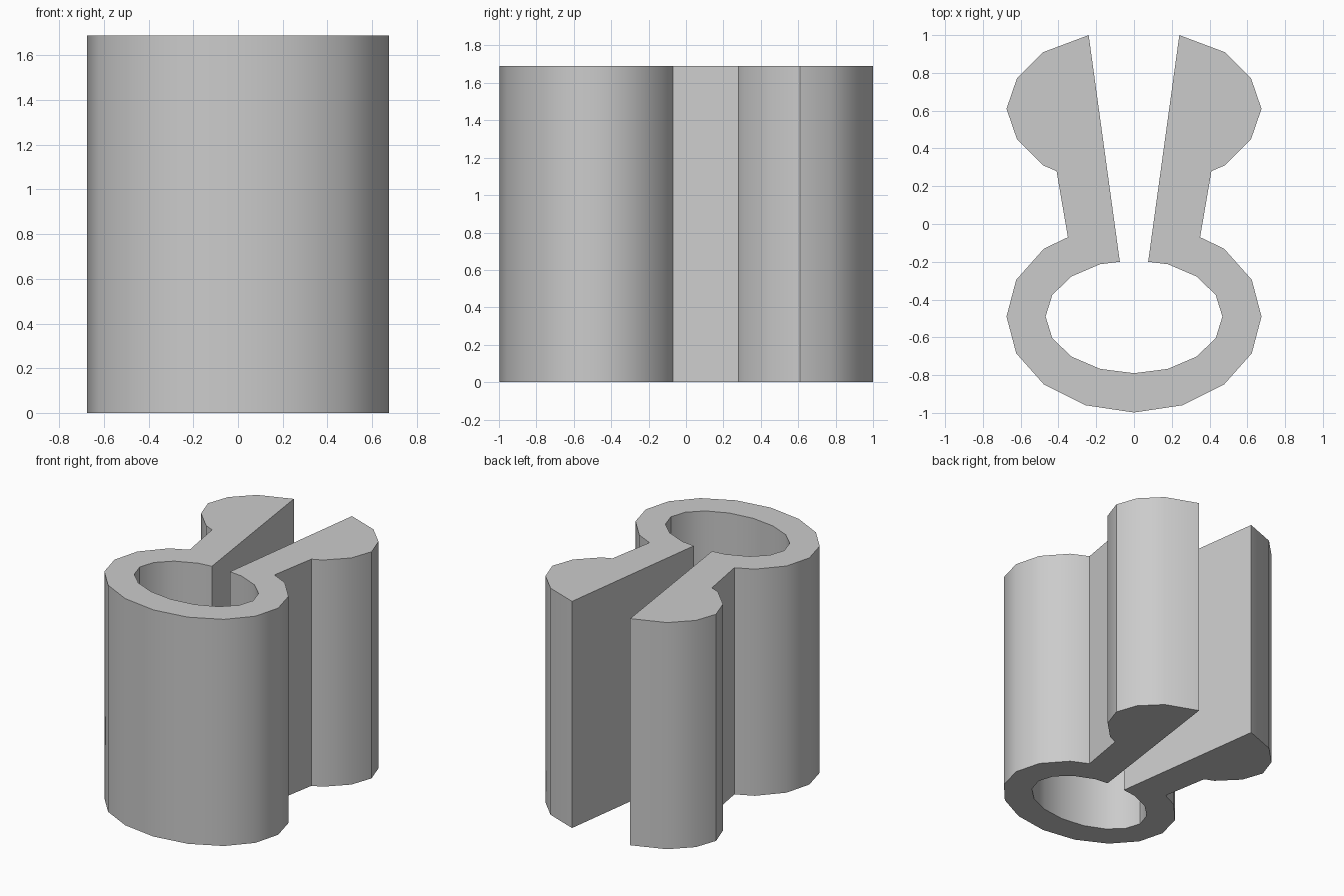
import bpy
import bmesh
from math import cos, sin, radians

HEIGHT = 1.69

cube = bpy.data.objects.get("Cube")
if cube:
    bpy.data.objects.remove(cube, do_unlink=True)


def arc(cy, rx, ry, first, last):
    """Points on a 16-sided ellipse, from step first to step last."""
    step = 1 if last >= first else -1
    return [(rx * cos(radians(22.5 * i)), cy + ry * sin(radians(22.5 * i)))
            for i in range(first, last + step, step)]


# Right half of the clip outline: outer ring, neck, jaw, slot, inner ring
half = arc(-0.49, 0.675, 0.508, -4, 2)
half += [(0.35, -0.07), (0.41, 0.28)]
half += [(0.48, 0.31), (0.62, 0.45), (0.675, 0.61), (0.62, 0.77), (0.48, 0.91), (0.24, 1.0)]
half += [(0.075, -0.20)]
half += arc(-0.49, 0.468, 0.30, 3, -4)

# Mirror the half into one closed outline
half[0] = (0, half[0][1])
half[-1] = (0, half[-1][1])
outline = half + [(-x, y) for x, y in reversed(half[1:-1])]

# Extrude the outline into the solid clip
bm = bmesh.new()
base = bm.faces.new([bm.verts.new((x, y, 0)) for x, y in outline])
result = bmesh.ops.extrude_face_region(bm, geom=[base], use_keep_orig=True)
top = [v for v in result["geom"] if isinstance(v, bmesh.types.BMVert)]
bmesh.ops.translate(bm, verts=top, vec=(0, 0, HEIGHT))
bmesh.ops.recalc_face_normals(bm, faces=bm.faces)

mesh = bpy.data.meshes.new("spring_clip")
bm.to_mesh(mesh)
bm.free()
clip = bpy.data.objects.new("spring_clip", mesh)
bpy.context.collection.objects.link(clip)

# Plain grey material
grey = bpy.data.materials.new("light_grey")
grey.use_nodes = True
colour = (0.6, 0.6, 0.6, 1)
grey.diffuse_color = colour
grey.node_tree.nodes["Principled BSDF"].inputs["Base Color"].default_value = colour
mesh.materials.append(grey)

# Smooth the curved walls, keep corners sharp
bpy.ops.object.select_all(action="DESELECT")
clip.select_set(True)
bpy.context.view_layer.objects.active = clip
bpy.ops.object.shade_smooth_by_angle(angle=radians(31))
